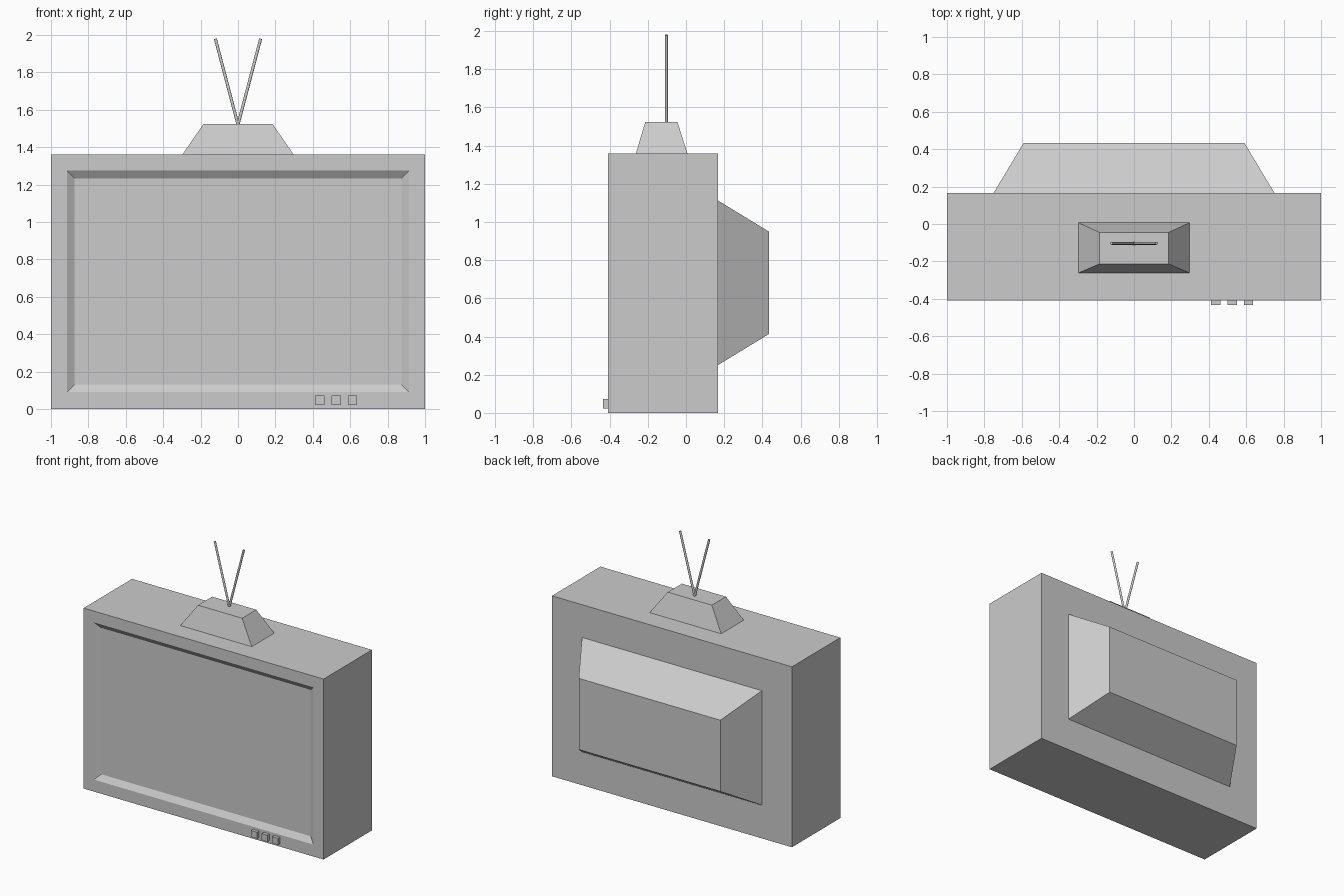
import bpy
import bmesh
from mathutils import Vector

cube = bpy.data.objects.get("Cube")
if cube:
    bpy.data.objects.remove(cube, do_unlink=True)

# Single grey used on every part
grey = bpy.data.materials.new("plain grey")
grey.use_nodes = True
colour = (0.6, 0.6, 0.6, 1)
grey.diffuse_color = colour
grey.node_tree.nodes["Principled BSDF"].inputs["Base Color"].default_value = colour

FRONT, BACK = -0.409, 0.167
HEIGHT = 1.36


def finish(name, bm):
    bmesh.ops.recalc_face_normals(bm, faces=bm.faces)
    mesh = bpy.data.meshes.new(name)
    bm.to_mesh(mesh)
    bm.free()
    mesh.materials.append(grey)
    obj = bpy.data.objects.new(name, mesh)
    bpy.context.collection.objects.link(obj)
    return obj


def box(low, high):
    """A box between two opposite corners."""
    low, high = Vector(low), Vector(high)
    bm = bmesh.new()
    bmesh.ops.create_cube(bm, size=1)
    for v in bm.verts:
        v.co = (low + high) / 2 + v.co * (high - low)
    return bm


def face_towards(bm, direction):
    bm.normal_update()
    return max(bm.faces, key=lambda f: f.normal.dot(Vector(direction)))


def fit(face, low, high):
    """Move a rectangular face's corners onto a new rectangle."""
    mid = face.calc_center_median()
    for v in face.verts:
        v.co = [high[i] if v.co[i] > mid[i] else low[i] for i in range(3)]


# Cabinet with the screen sunk into its front
bm = box((-1, FRONT, 0), (1, BACK, HEIGHT))
screen = face_towards(bm, (0, -1, 0))
bmesh.ops.inset_individual(bm, faces=[screen], thickness=0.05)
fit(screen, (-0.915, FRONT, 0.09), (0.915, FRONT, 1.275))
bmesh.ops.inset_individual(bm, faces=[screen], thickness=0.02)
sunk = FRONT + 0.028
fit(screen, (-0.873, sunk, 0.131), (0.873, sunk, 1.234))
finish("cabinet", bm)

# Tapered tube housing on the back
bm = box((-0.75, BACK, 0.25), (0.75, 0.434, 1.113))
fit(face_towards(bm, (0, 1, 0)), (-0.59, 0.434, 0.413), (0.59, 0.434, 0.95))
finish("rear_housing", bm)

# Tapered aerial base on top
BASE_TOP = 1.525
bm = box((-0.298, -0.262, HEIGHT), (0.298, 0.007, BASE_TOP))
fit(face_towards(bm, (0, 0, 1)), (-0.184, -0.213, BASE_TOP), (0.184, -0.045, BASE_TOP))
finish("aerial_base", bm)

# Two aerial rods in a V
for side, name in ((1, "left_aerial"), (-1, "right_aerial")):
    start = Vector((0, -0.103, BASE_TOP - 0.005))
    end = Vector((side * 0.121, -0.103, 1.98))
    axis = end - start
    bm = bmesh.new()
    bmesh.ops.create_cone(bm, cap_ends=True, segments=12, radius1=0.008,
                          radius2=0.008, depth=axis.length)
    turn = axis.to_track_quat("Z", "Y").to_matrix()
    bmesh.ops.rotate(bm, verts=bm.verts, matrix=turn)
    bmesh.ops.translate(bm, verts=bm.verts, vec=(start + end) / 2)
    finish(name, bm)

# Row of control buttons
for i in range(3):
    x = 0.438 + i * 0.087
    bm = box((x - 0.025, -0.434, 0.023), (x + 0.025, FRONT, 0.072))
    finish(f"button_{i + 1}", bm)
